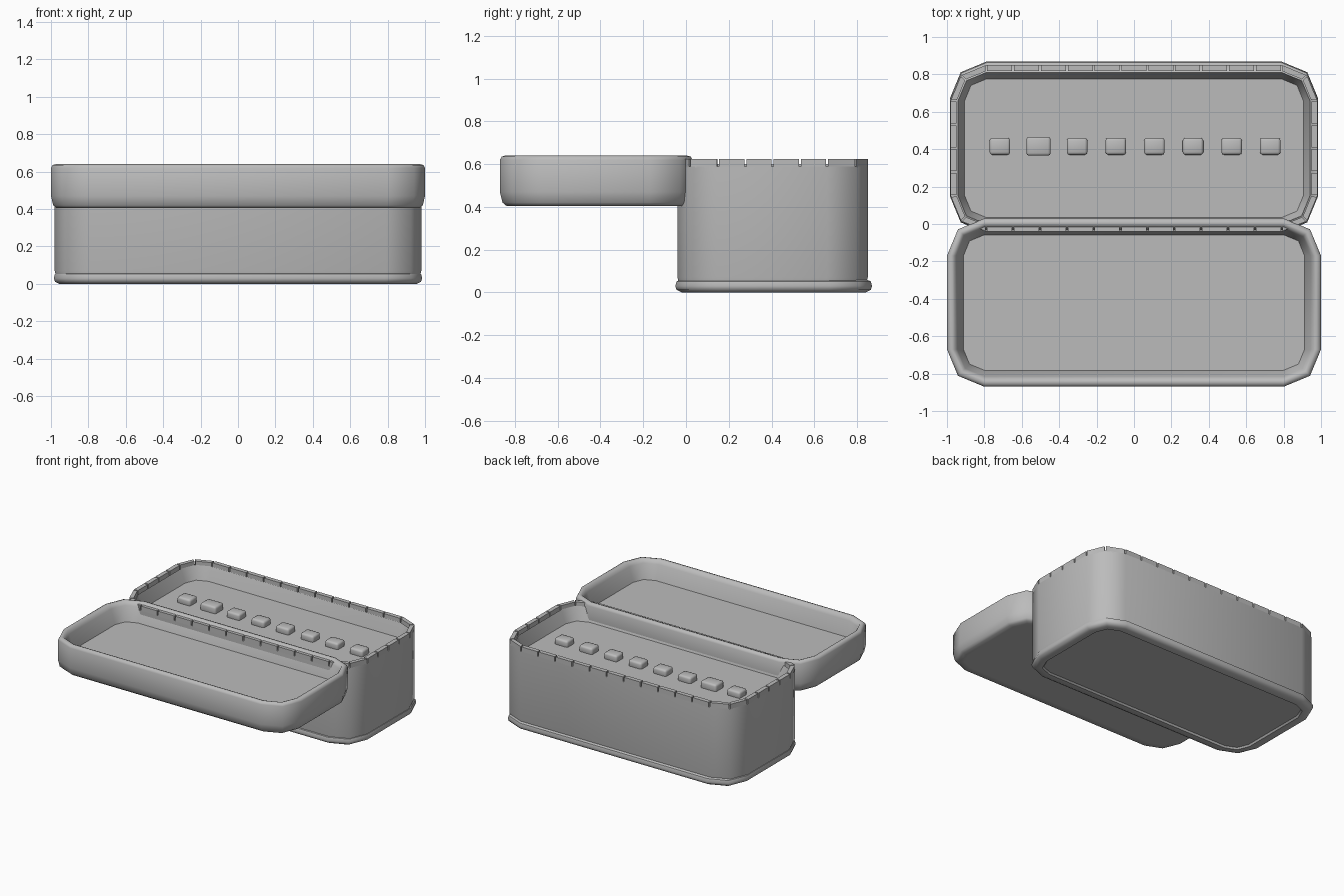
import bpy, bmesh, math

if "Cube" in bpy.data.objects:
    bpy.data.objects.remove(bpy.data.objects["Cube"])

grey = bpy.data.materials.new("plain_grey")
grey.diffuse_color = (0.5, 0.5, 0.5, 1)
grey.use_nodes = True
grey.node_tree.nodes["Principled BSDF"].inputs["Base Color"].default_value = grey.diffuse_color


def outline(hx, y0, y1, r, inset=0.0):
    """Rounded rectangle with two-segment corners, counter-clockwise."""
    hx, y0, y1, r = hx - inset, y0 + inset, y1 - inset, max(r - inset, 0.04)
    pts = []
    for cx, cy, start in ((hx - r, y1 - r, 0), (-hx + r, y1 - r, 90),
                          (-hx + r, y0 + r, 180), (hx - r, y0 + r, 270)):
        for step in (0, 45, 90):
            a = math.radians(start + step)
            pts.append((cx + r * math.cos(a), cy + r * math.sin(a)))
    return pts


def finish(name, bm, angle=50):
    bmesh.ops.recalc_face_normals(bm, faces=bm.faces[:])
    me = bpy.data.meshes.new(name)
    bm.to_mesh(me)
    bm.free()
    me.materials.append(grey)
    ob = bpy.data.objects.new(name, me)
    bpy.context.collection.objects.link(ob)
    bpy.ops.object.select_all(action='DESELECT')
    ob.select_set(True)
    bpy.context.view_layer.objects.active = ob
    bpy.ops.object.shade_smooth_by_angle(angle=math.radians(angle))
    return ob


def loft(name, shape, profile):
    """Skin rounded outlines through a profile of (inset, z), capped at both ends."""
    bm = bmesh.new()
    rings = [[bm.verts.new((x, y, z)) for x, y in outline(*shape, inset)]
             for inset, z in profile]
    for a, b in zip(rings, rings[1:]):
        for i in range(len(a)):
            j = (i + 1) % len(a)
            bm.faces.new((a[i], a[j], b[j], b[i]))
    bm.faces.new(rings[0][::-1])
    bm.faces.new(rings[-1])
    return finish(name, bm)


BODY = (0.98, -0.04, 0.85, 0.19)

# Box body: tall outer wall, top rim, sloping inner wall, shallow floor
loft("box_body", BODY, [(0.01, 0.03), (0, 0.07), (0, 0.59), (0.03, 0.59),
                        (0.04, 0.60), (0.055, 0.56), (0.075, 0.50)])

# Rounded foot around the bottom with a slightly recessed underside
loft("base_rim", (0.985, -0.05, 0.87, 0.20),
     [(0.085, 0.012), (0.075, 0.0), (0.03, 0.0), (0.006, 0.012),
      (0.0, 0.03), (0.006, 0.052), (0.03, 0.062)])

# Rim tiles: raised edge split by narrow notches
bm = bmesh.new()
outer, inner = outline(*BODY), outline(*BODY, 0.032)
for i in range(len(outer)):
    j = (i + 1) % len(outer)
    length = math.dist(outer[i], outer[j])
    n = max(1, round(length / 0.14))
    gap = 0.005 / length
    for k in range(n):
        ends = [k / n + gap, (k + 1) / n - gap]
        v = []
        for z in (0.585, 0.625):
            for ring, ts in ((outer, ends), (inner, ends[::-1])):
                for t in ts:
                    v.append(bm.verts.new((ring[i][0] + (ring[j][0] - ring[i][0]) * t,
                                           ring[i][1] + (ring[j][1] - ring[i][1]) * t, z)))
        bm.faces.new(v[3::-1])
        bm.faces.new(v[4:])
        for s in range(4):
            e = (s + 1) % 4
            bm.faces.new((v[s], v[e], v[e + 4], v[s + 4]))
finish("rim_tiles", bm, 30)

# Opened lid: upturned tray in front of the box
loft("open_lid", (1.0, -0.87, 0.03, 0.20),
     [(0.08, 0.405), (0.03, 0.405), (0.012, 0.42), (0.0, 0.47), (0.0, 0.62),
      (0.008, 0.635), (0.025, 0.64), (0.04, 0.635), (0.055, 0.61), (0.088, 0.50)])

# Row of eight small rounded blocks on the floor, the second one larger
for i in range(8):
    big = i == 1
    sx, sy, sz = (0.13, 0.10, 0.07) if big else (0.11, 0.09, 0.06)
    bm = bmesh.new()
    bmesh.ops.create_cube(bm, size=1)
    for v in bm.verts:
        v.co = (v.co.x * sx - 0.717 + i * 0.2065, v.co.y * sy + 0.415, v.co.z * sz + 0.515)
    bmesh.ops.bevel(bm, geom=bm.edges[:], offset=0.014, segments=2,
                    profile=0.5, affect='EDGES')
    finish("small_block_%d" % (i + 1), bm)
